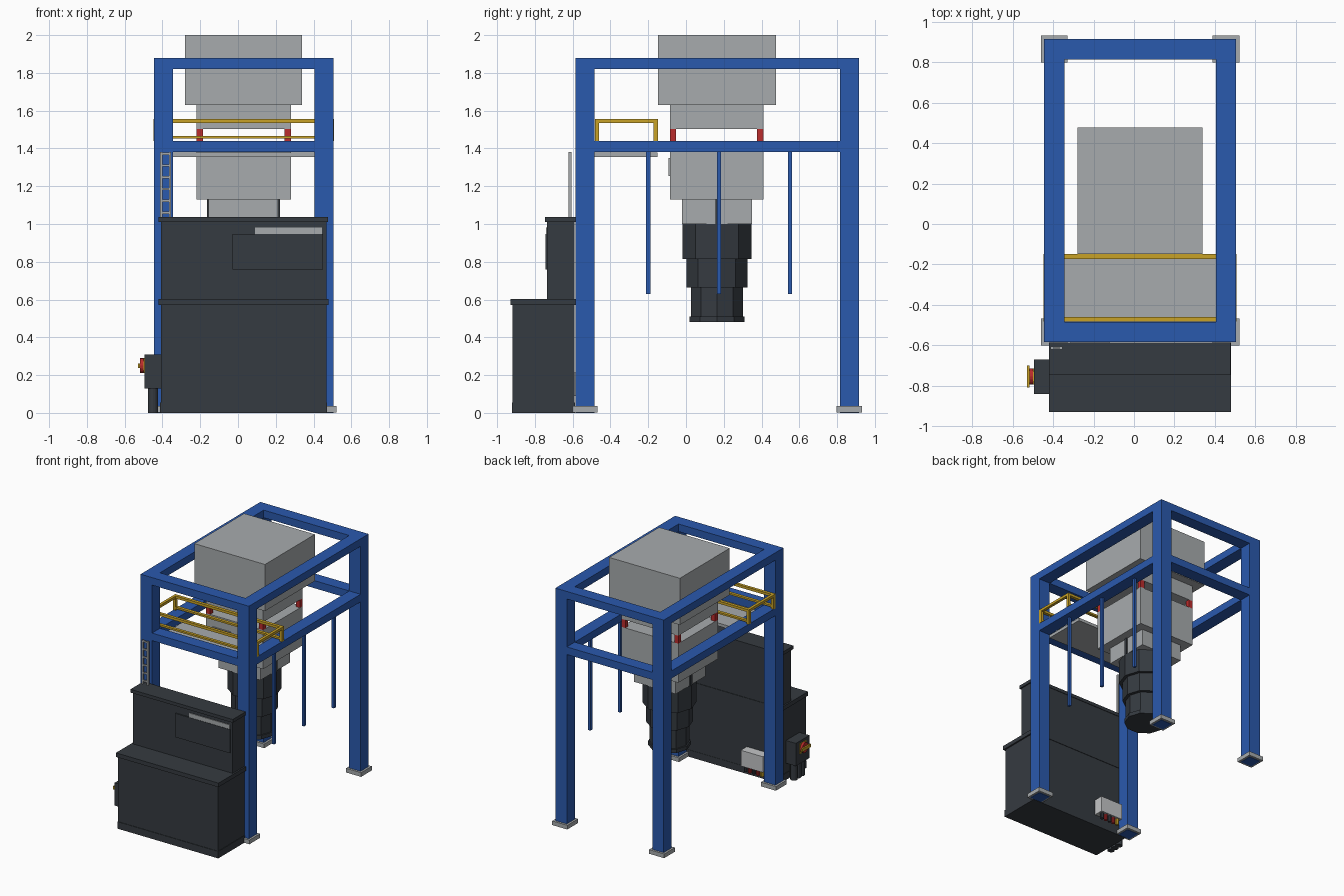
import bpy
import math

default = bpy.data.objects.get("Cube")
if default:
    bpy.data.objects.remove(default, do_unlink=True)


def make_material(name, rgb):
    mat = bpy.data.materials.new(name)
    mat.use_nodes = True
    mat.diffuse_color = (*rgb, 1)
    mat.node_tree.nodes["Principled BSDF"].inputs["Base Color"].default_value = (*rgb, 1)
    return mat


GREY = make_material("light_grey", (0.39, 0.41, 0.42))
BLUE = make_material("frame_blue", (0.023, 0.10, 0.42))
DARK = make_material("charcoal", (0.036, 0.043, 0.052))
YELLOW = make_material("safety_yellow", (0.58, 0.36, 0.02))
RED = make_material("signal_red", (0.50, 0.025, 0.025))
PALE = make_material("pale_grey", (0.55, 0.56, 0.57))


def box(name, mat, xs, ys, zs):
    """Box given by its extents on each axis."""
    spans = (xs, ys, zs)
    bpy.ops.mesh.primitive_cube_add(size=1, location=[(a + b) / 2 for a, b in spans])
    obj = bpy.context.object
    obj.name = name
    obj.scale = [b - a for a, b in spans]
    bpy.ops.object.transform_apply(location=False, rotation=False, scale=True)
    obj.data.materials.append(mat)
    return obj


def prism(name, mat, centre, radius, depth, sides=12, axis="z"):
    """Straight prism along z or x."""
    turn = (0, math.pi / 2, 0) if axis == "x" else (0, 0, math.pi / 2)
    bpy.ops.mesh.primitive_cylinder_add(vertices=sides, radius=radius, depth=depth,
                                        location=centre, rotation=turn)
    obj = bpy.context.object
    obj.name = name
    obj.data.materials.append(mat)
    return obj


# Frame: four legs on foot plates, two rings of beams
SIDES = {"right": (-0.445, -0.345), "left": (0.405, 0.505)}
ENDS = {"front": (-0.585, -0.485), "back": (0.815, 0.915)}
X_IN, X_OUT = (-0.345, 0.405), (-0.445, 0.505)
Y_IN = (-0.485, 0.815)

for side, xs in SIDES.items():
    for end, ys in ENDS.items():
        box(f"{end}_{side}_leg", BLUE, xs, ys, (0, 1.82))
        box(f"{end}_{side}_foot", GREY, (xs[0] - 0.016, xs[1] + 0.016),
            (ys[0] - 0.017, ys[1] + 0.017), (0.003, 0.036))
for end, ys in ENDS.items():
    box(f"{end}_top_beam", BLUE, X_OUT, ys, (1.82, 1.88))
    box(f"{end}_middle_beam", BLUE, X_IN, ys, (1.38, 1.44))
for side, xs in SIDES.items():
    box(f"{side}_top_beam", BLUE, xs, Y_IN, (1.82, 1.88))
    box(f"{side}_middle_beam", BLUE, xs, Y_IN, (1.38, 1.44))

# Rods hanging from the left middle beam
for y in (-0.2, 0.175, 0.55):
    box("hanging_rod", BLUE, (0.445, 0.465), (y - 0.011, y + 0.011), (0.63, 1.38))

# Hopper: stacked boxes with load cells between
box("hopper_top", GREY, (-0.28, 0.34), (-0.148, 0.477), (1.63, 2.0))
box("hopper_neck", GREY, (-0.22, 0.28), (-0.085, 0.41), (1.503, 1.63))
box("weigh_bin", GREY, (-0.22, 0.28), (-0.085, 0.41), (1.13, 1.44))
box("bin_outlet", GREY, (-0.155, 0.213), (-0.022, 0.35), (1.0, 1.13))
box("bin_plate", GREY, (-0.16, 0.0), (-0.092, -0.085), (1.255, 1.35))
for xs in ((-0.22, -0.185), (0.245, 0.28)):
    for ys in ((-0.085, -0.052), (0.377, 0.41)):
        box("load_cell", RED, xs, ys, (1.44, 1.503))
for xs in ((-0.164, -0.155), (0.213, 0.222)):
    box("outlet_bracket", DARK, xs, (0.155, 0.18), (1.0, 1.13))

# Telescopic chute below the hopper
for name, radius, low, high in (("upper", 0.193, 0.815, 1.0), ("middle", 0.169, 0.665, 0.815),
                                ("lower", 0.144, 0.51, 0.665), ("lip", 0.154, 0.48, 0.51)):
    prism(f"chute_{name}", DARK, (0.03, 0.164, (low + high) / 2), radius, high - low, 10)

# Walkway with handrails
box("walkway", GREY, X_IN, (-0.487, -0.15), (1.355, 1.379))
RAIL_X = (-0.447, 0.507)
RAIL_YS = ((-0.483, -0.46), (-0.173, -0.148))
for ys in RAIL_YS:
    box("cross_rail", YELLOW, RAIL_X, ys, (1.535, 1.555))
    box("lower_cross_rail", YELLOW, RAIL_X, ys, (1.453, 1.467))
for x in (RAIL_X[0], RAIL_X[1] - 0.022):
    xs = (x, x + 0.022)
    box("side_rail", YELLOW, xs, (-0.46, -0.173), (1.535, 1.555))
    for ys in RAIL_YS:
        box("rail_post", YELLOW, xs, ys, (1.44, 1.535))

# Ladder up to the walkway
for x in (-0.412, -0.366):
    box("ladder_rail", GREY, (x, x + 0.012), (-0.622, -0.606), (1.02, 1.38))
for i in range(6):
    z = 1.06 + i * 0.0625
    box("ladder_rung", GREY, (-0.402, -0.364), (-0.619, -0.609), (z - 0.006, z + 0.006))

# Stepped control cabinet
box("cabinet_plinth", DARK, (-0.412, 0.472), (-0.922, -0.588), (0, 0.055))
box("cabinet_base", DARK, (-0.408, 0.468), (-0.918, -0.59), (0.055, 0.57))
box("cabinet_ledge", DARK, (-0.42, 0.48), (-0.93, -0.586), (0.57, 0.602))
box("cabinet_top", DARK, (-0.408, 0.468), (-0.735, -0.59), (0.602, 1.01))
box("cabinet_cap", DARK, (-0.42, 0.477), (-0.747, -0.586), (1.01, 1.036))
box("cabinet_screen", DARK, (-0.03, 0.45), (-0.744, -0.735), (0.76, 0.948))
box("cabinet_label_strip", GREY, (0.09, 0.445), (-0.741, -0.735), (0.948, 0.982))

# Switch box on the right of the cabinet
box("switch_box", DARK, (-0.495, -0.408), (-0.84, -0.67), (0.13, 0.31))
for y in (-0.8, -0.755, -0.71):
    prism("cable_gland", DARK, (-0.45, y, 0.065), 0.027, 0.13, 12)
box("switch_back", YELLOW, (-0.5, -0.495), (-0.795, -0.715), (0.21, 0.29))
prism("switch_dial", RED, (-0.507, -0.755, 0.25), 0.04, 0.022, 16, "x")
box("switch_handle", YELLOW, (-0.53, -0.518), (-0.81, -0.7), (0.238, 0.262))

# Connector box on the back of the cabinet, plugs underneath
box("connector_box", PALE, (-0.315, -0.12), (-0.592, -0.515), (0.09, 0.215))
for i, mat in enumerate((YELLOW, RED, DARK, RED, DARK)):
    prism("connector_plug", mat, (-0.29 + i * 0.036, -0.54, 0.068), 0.014, 0.046, 10)
